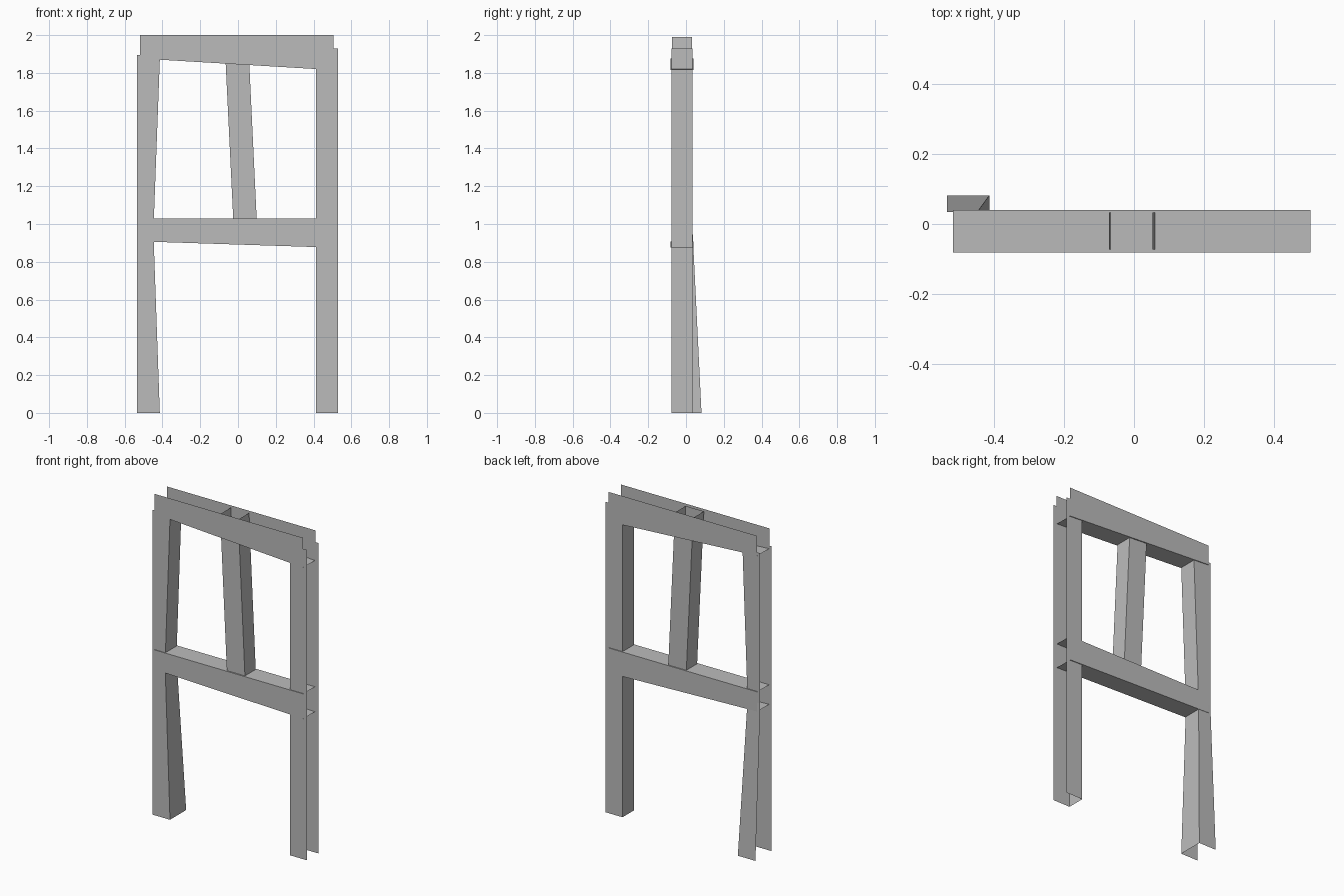
import bpy
import bmesh

cube = bpy.data.objects.get("Cube")
if cube:
    bpy.data.objects.remove(cube, do_unlink=True)

grey = bpy.data.materials.new("plain_grey")
grey.use_nodes = True
colour = (0.5, 0.5, 0.5, 1)
grey.diffuse_color = colour
grey.node_tree.nodes["Principled BSDF"].inputs["Base Color"].default_value = colour


def member(name, rows, front, walls):
    """Open box section: front and back sheets joined along the chosen long sides.
    Each row is (side A point, side B point, back depth), points being (x, z)."""
    bm = bmesh.new()
    rings = []
    for a, b, back in rows:
        rings.append([bm.verts.new((x, y, z)) for (x, z), y in
                      ((a, front), (b, front), (b, back), (a, back))])
    sides = [0, 2] + [{"A": 3, "B": 1}[w] for w in walls]
    for low, high in zip(rings, rings[1:]):
        for i in sides:
            j = (i + 1) % 4
            bm.faces.new((low[i], low[j], high[j], high[i]))
    mesh = bpy.data.meshes.new(name)
    bm.to_mesh(mesh)
    bm.free()
    mesh.materials.append(grey)
    obj = bpy.data.objects.new(name, mesh)
    bpy.context.collection.objects.link(obj)


def upright(name, sections, front, walls):
    """Sections run upward: (z, left x, right x, back depth)."""
    member(name, [((x0, z), (x1, z), back) for z, x0, x1, back in sections], front, walls)


def rail(name, sections, front, back, walls):
    """Sections run from +x to -x: (x, bottom z, top z)."""
    member(name, [((x, z0), (x, z1), back) for x, z0, z1 in sections], front, walls)


# Posts, open on their outer sides; one has a leg flared backward
upright("splayed_post", [(0, -0.535, -0.414, 0.082),
                         (0.96, -0.535, -0.448, 0.035),
                         (1.895, -0.535, -0.413, 0.035)], -0.077, "B")
upright("straight_post", [(0, 0.412, 0.53, 0.035),
                          (1.93, 0.412, 0.53, 0.035)], -0.077, "A")

# Leaning middle post, walled on both sides
upright("middle_post", [(0.96, -0.022, 0.102, 0.033),
                        (1.99, -0.072, 0.053, 0.033)], -0.073, "AB")

# Rails: open top on the upper one, sloping undersides on both
rail("top_rail", [(0.505, 1.815, 2.0), (-0.518, 1.876, 2.0)], -0.081, 0.04, "A")
rail("cross_rail", [(0.505, 0.875, 1.03), (-0.518, 0.908, 1.03)], -0.081, 0.04, "AB")
